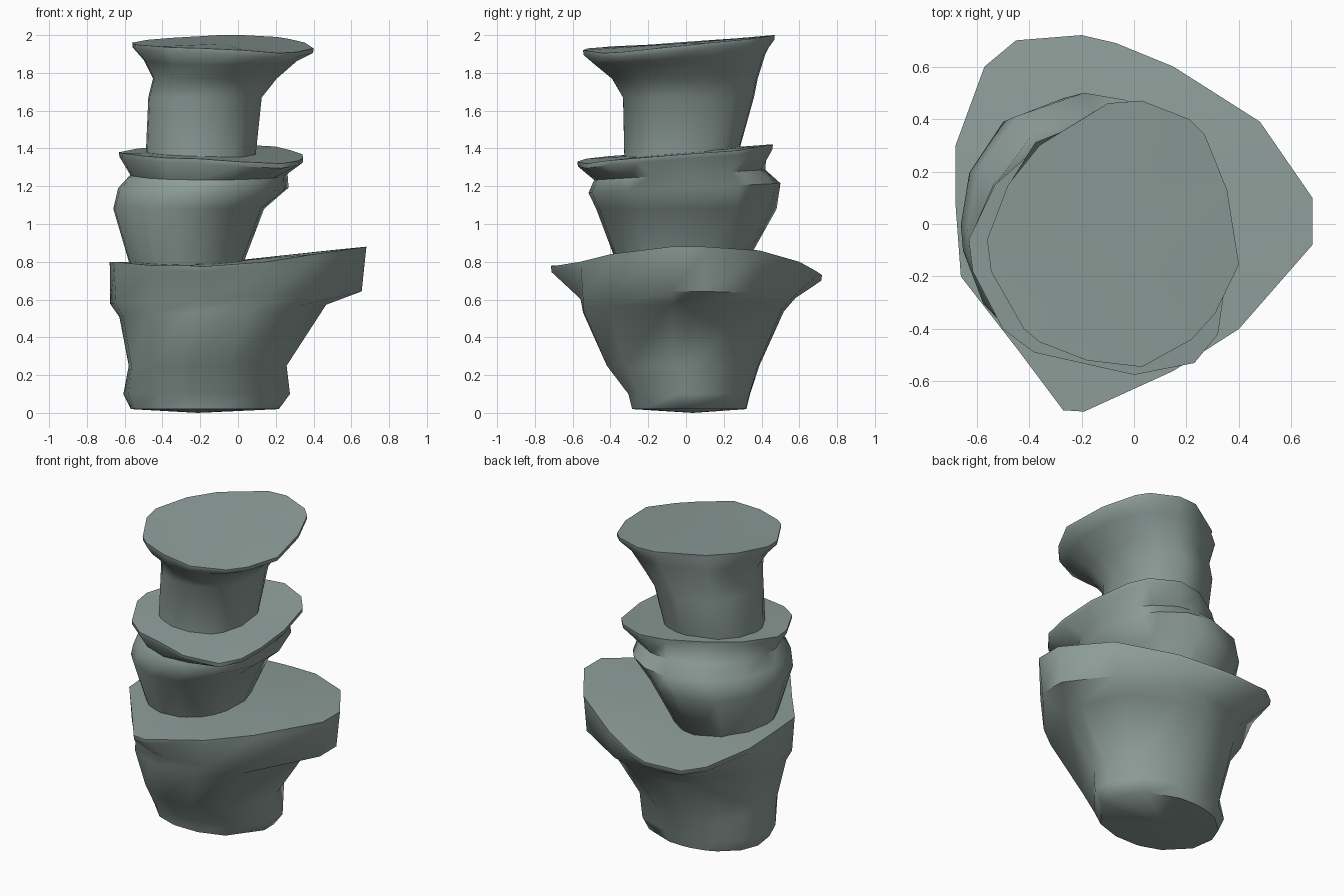
import bpy, bmesh, math

stone = bpy.data.materials.new("stone")
stone.diffuse_color = (0.27, 0.34, 0.32, 1)


def tier(name, rings, rim, lip, power=2.2, inside=False):
    """Loft oval rings (x0, x1, y0, y1, z, slope_x, slope_y) up to an outlined rim."""
    bm = bmesh.new()
    cx = (min(p[0] for p in rim) + max(p[0] for p in rim)) / 2
    cy = (min(p[1] for p in rim) + max(p[1] for p in rim)) / 2
    angles = [math.atan2(p[1] - cy, p[0] - cx) for p in rim]
    loops = []
    for x0, x1, y0, y1, z, sx, sy in rings:
        mx, my, a, b = (x0 + x1) / 2, (y0 + y1) / 2, (x1 - x0) / 2, (y1 - y0) / 2
        loop = []
        for t, p in zip(angles, rim):
            c, s = math.cos(t), math.sin(t)
            r = (abs(c / a) ** power + abs(s / b) ** power) ** (-1 / power)
            if inside:  # keep the ring under the rim outline
                r = min(r, 0.98 * math.hypot(p[0] - cx, p[1] - cy))
            loop.append(bm.verts.new((mx + r * c, my + r * s, z + sx * r * c + sy * r * s)))
        loops.append(loop)
    # thin lip and top edge
    for drop, k in ((lip, 0.995), (0, 1)):
        loops.append([bm.verts.new((cx + (x - cx) * k, cy + (y - cy) * k, z - drop))
                      for x, y, z in rim])
    n = len(rim)
    for lo, hi in zip(loops, loops[1:]):
        for i in range(n):
            j = (i + 1) % n
            bm.faces.new((lo[i], lo[j], hi[j], hi[i]))
    # caps fanned from a centre point
    for loop, dz in ((loops[0], -0.02), (loops[-1], 0)):
        co = sum((v.co for v in loop), loop[0].co * 0) / n
        co.z += dz
        m = bm.verts.new(co)
        for i in range(n):
            bm.faces.new((loop[i], loop[(i + 1) % n], m))
    bmesh.ops.recalc_face_normals(bm, faces=bm.faces)
    me = bpy.data.meshes.new(name)
    bm.to_mesh(me)
    bm.free()
    me.materials.append(stone)
    ob = bpy.data.objects.new(name, me)
    bpy.context.collection.objects.link(ob)
    bpy.ops.object.select_all(action='DESELECT')
    bpy.context.view_layer.objects.active = ob
    ob.select_set(True)
    bpy.ops.object.shade_smooth_by_angle(angle=math.radians(58))


# wide bottom rock with a ledge jutting to the right
tier("lower_rock", [
    (-0.57, 0.22, -0.29, 0.32, 0.02, 0, 0),
    (-0.61, 0.28, -0.31, 0.34, 0.10, 0, 0),
    (-0.58, 0.26, -0.43, 0.39, 0.25, 0, 0),
    (-0.63, 0.47, -0.56, 0.52, 0.54, 0.06, 0),
    (-0.68, 0.66, -0.57, 0.58, 0.61, 0.05, 0),
], [
    (0.68, 0.10, 0.88), (0.48, 0.39, 0.86), (0.15, 0.60, 0.80), (-0.07, 0.69, 0.75),
    (-0.20, 0.72, 0.73), (-0.45, 0.70, 0.73), (-0.57, 0.60, 0.75), (-0.68, 0.30, 0.79),
    (-0.68, 0.07, 0.80), (-0.66, -0.20, 0.80), (-0.45, -0.47, 0.78), (-0.27, -0.71, 0.78),
    (-0.19, -0.715, 0.775), (0.15, -0.56, 0.80), (0.40, -0.40, 0.84), (0.68, -0.08, 0.88),
], 0.03, 2.1, True)

# bulging middle rock with a pinched neck under its rim
tier("middle_rock", [
    (-0.56, 0.01, -0.35, 0.29, 0.74, 0, 0),
    (-0.66, 0.14, -0.48, 0.48, 1.08, 0, 0),
    (-0.635, 0.27, -0.52, 0.50, 1.19, 0, 0.05),
    (-0.57, 0.265, -0.49, 0.42, 1.26, 0, 0.06),
], [
    (0.345, -0.25, 1.35), (0.34, 0.0, 1.37), (0.28, 0.28, 1.39), (0.20, 0.38, 1.41),
    (0.02, 0.46, 1.42), (-0.15, 0.43, 1.42), (-0.36, 0.30, 1.41), (-0.53, 0.15, 1.40),
    (-0.63, -0.06, 1.38), (-0.615, -0.18, 1.375), (-0.50, -0.40, 1.36),
    (-0.38, -0.49, 1.35), (-0.20, -0.53, 1.345), (0.0, -0.575, 1.33),
    (0.23, -0.53, 1.32), (0.32, -0.42, 1.335),
], 0.025, 2.05)

# slim top rock with a flared rim
tier("upper_rock", [
    (-0.49, 0.095, -0.33, 0.27, 1.33, 0, 0.06),
    (-0.475, 0.13, -0.34, 0.36, 1.67, 0, 0),
    (-0.45, 0.21, -0.40, 0.38, 1.77, 0, 0),
    (-0.50, 0.32, -0.49, 0.42, 1.87, 0, 0.06),
], [
    (0.40, -0.155, 1.93), (0.355, 0.13, 1.96), (0.27, 0.34, 1.98), (0.21, 0.40, 1.99),
    (0.03, 0.47, 2.0), (-0.10, 0.46, 2.0), (-0.36, 0.30, 1.985), (-0.48, 0.15, 1.975),
    (-0.56, -0.06, 1.96), (-0.545, -0.18, 1.95), (-0.42, -0.40, 1.94),
    (-0.36, -0.45, 1.935), (-0.18, -0.52, 1.93), (0.03, -0.545, 1.92),
    (0.22, -0.44, 1.905), (0.31, -0.34, 1.91),
], 0.025)
